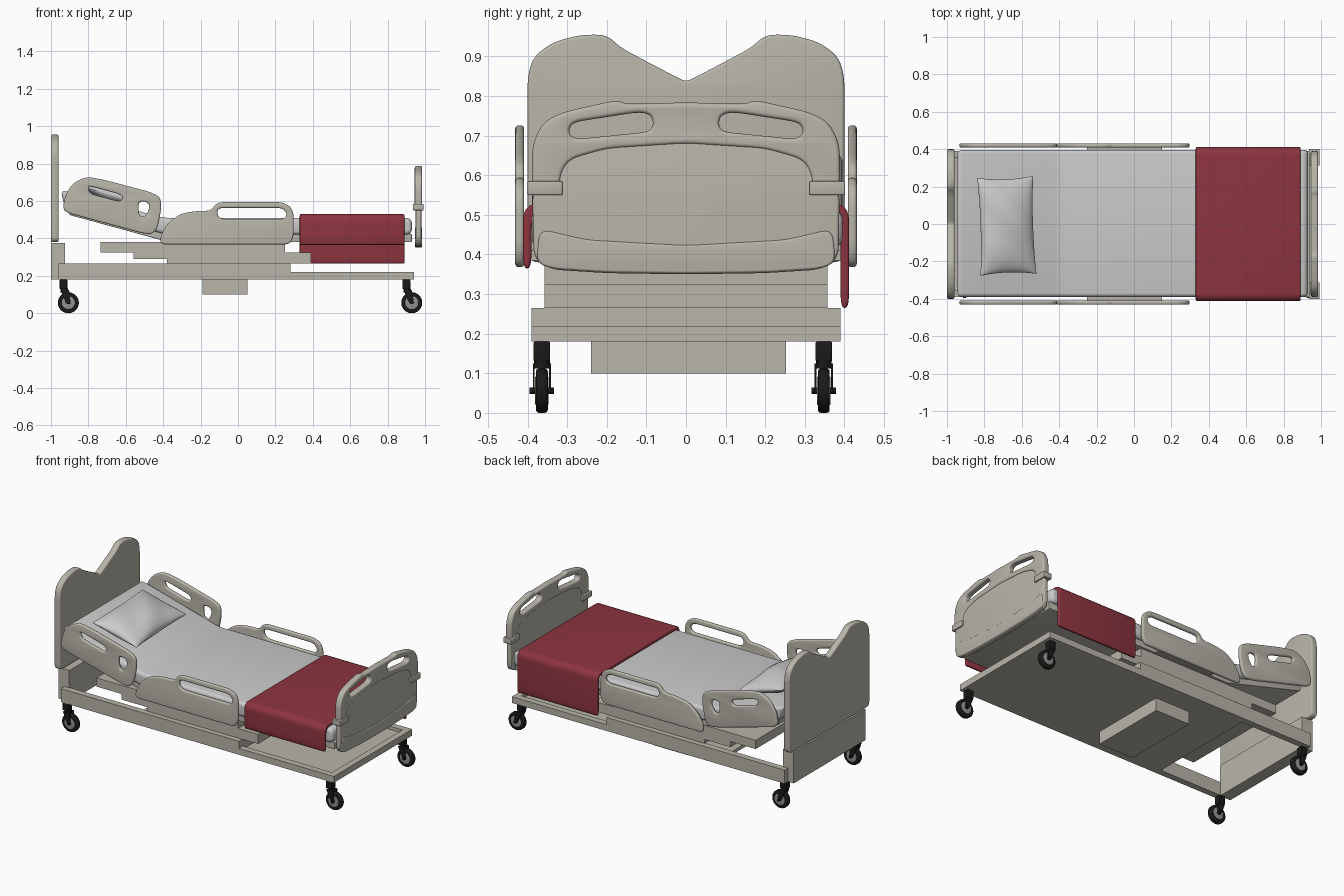
import bpy, bmesh, math
from mathutils import Vector, Matrix

if "Cube" in bpy.data.objects:
    bpy.data.objects.remove(bpy.data.objects["Cube"])


def mat(name, rgb):
    m = bpy.data.materials.new(name)
    m.diffuse_color = (*rgb, 1)
    m.use_nodes = True
    m.node_tree.nodes["Principled BSDF"].inputs["Base Color"].default_value = m.diffuse_color
    return m


BEIGE = mat("beige_plastic", (0.48, 0.46, 0.40))
RED = mat("red_blanket", (0.27, 0.035, 0.05))
BLACK = mat("black_rubber", (0.01, 0.01, 0.01))
STEEL = mat("dark_steel", (0.3, 0.3, 0.3))


def finish(ob, m, smooth=True):
    if m:
        ob.data.materials.clear()
        ob.data.materials.append(m)
    bpy.ops.object.select_all(action='DESELECT')
    ob.select_set(True)
    bpy.context.view_layer.objects.active = ob
    if smooth:
        bpy.ops.object.shade_smooth_by_angle(angle=math.radians(35))
    return ob


def box(name, x, y, z, m=BEIGE, bevel=0):
    bm = bmesh.new()
    bmesh.ops.create_cube(bm, size=1)
    for v in bm.verts:
        v.co = [(a + b) / 2 + c * (b - a) for (a, b), c in zip((x, y, z), v.co)]
    if bevel:
        bmesh.ops.bevel(bm, geom=bm.edges[:], offset=bevel, segments=3, profile=0.5, affect='EDGES')
    me = bpy.data.meshes.new(name)
    bm.to_mesh(me)
    ob = bpy.data.objects.new(name, me)
    bpy.context.collection.objects.link(ob)
    return finish(ob, m, bool(bevel))


def cyl(name, loc, r, depth, axis, m, seg=32, bevel=0):
    bm = bmesh.new()
    rot = Matrix.Rotation(math.pi / 2, 4, 'X') if axis == 'Y' else Matrix()
    bmesh.ops.create_cone(bm, cap_ends=True, segments=seg, radius1=r, radius2=r, depth=depth)
    if bevel:
        rim = [e for e in bm.edges if abs(e.verts[0].co.z - e.verts[1].co.z) < 1e-6]
        bmesh.ops.bevel(bm, geom=rim, offset=bevel, segments=3, profile=0.5, affect='EDGES')
    bm.transform(Matrix.Translation(loc) @ rot)
    me = bpy.data.meshes.new(name)
    bm.to_mesh(me)
    ob = bpy.data.objects.new(name, me)
    bpy.context.collection.objects.link(ob)
    return finish(ob, m)


def rounded(pts, r, n=5):
    out = []
    for i, p in enumerate(pts):
        p, a, b = Vector(p), Vector(pts[i - 1]), Vector(pts[(i + 1) % len(pts)])
        s = p + (a - p).normalized() * min(r, 0.45 * (a - p).length)
        e = p + (b - p).normalized() * min(r, 0.45 * (b - p).length)
        for k in range(n + 1):
            t = k / n
            out.append(s * (1 - t) ** 2 + p * 2 * t * (1 - t) + e * t * t)
    return out


def sym(half):
    return half + [(-y, z) for y, z in reversed(half) if abs(y) > 1e-6]


def solid(name, loops, plane, centre, depth, bevel, m=BEIGE, r=0.03):
    """Rounded 2D outline (first loop) with holes, extruded with soft edges."""
    cu = bpy.data.curves.new(name, 'CURVE')
    cu.dimensions, cu.fill_mode = '2D', 'BOTH'
    cu.extrude, cu.bevel_depth, cu.offset = depth / 2 - bevel, bevel, -bevel
    cu.bevel_resolution = 3
    for lp in loops:
        pts = rounded(lp, r)
        sp = cu.splines.new('POLY')
        sp.points.add(len(pts) - 1)
        for q, p in zip(sp.points, pts):
            q.co = (p.x, p.y, 0, 1)
        sp.use_cyclic_u = True
    ob = bpy.data.objects.new(name, cu)
    bpy.context.collection.objects.link(ob)
    finish(ob, None, False)
    bpy.ops.object.convert(target='MESH')
    ob = bpy.context.object
    rot = Matrix.Rotation(math.pi / 2, 4, 'X')
    if plane == 'YZ':
        rot = Matrix.Rotation(math.pi / 2, 4, 'Z') @ rot
    shift = (0, centre, 0) if plane == 'XZ' else (centre, 0, 0)
    bm = bmesh.new()
    bm.from_mesh(ob.data)
    bmesh.ops.remove_doubles(bm, verts=bm.verts, dist=1e-5)
    bm.transform(Matrix.Translation(shift) @ rot)
    bmesh.ops.recalc_face_normals(bm, faces=bm.faces)
    bm.to_mesh(ob.data)
    bm.free()
    return finish(ob, m)


# Base frame: tall side rails, low foot frame, floor with opening near the head
for s, side in ((-1, "front"), (1, "back")):
    y = sorted((s * 0.39, s * 0.35))
    box(f"base_rail_{side}", (-0.96, 0.28), y, (0.18, 0.265))
    box(f"foot_rail_{side}", (0.28, 0.94), y, (0.18, 0.22))
box("base_floor", (-0.49, 0.90), (-0.35, 0.35), (0.18, 0.20))
box("foot_end_rail", (0.90, 0.94), (-0.35, 0.35), (0.18, 0.22))
box("base_cross_beam", (0.24, 0.28), (-0.35, 0.35), (0.20, 0.265))
box("motor_box", (-0.19, 0.05), (-0.24, 0.252), (0.10, 0.18))

# Lift tiers and head pedestal
box("lift_tier_low", (-0.38, 0.39), (-0.357, 0.357), (0.265, 0.29))
box("lift_tier_mid", (-0.56, 0.39), (-0.357, 0.357), (0.29, 0.325))
box("lift_tier_top", (-0.735, 0.25), (-0.357, 0.357), (0.325, 0.38))
box("head_pedestal", (-1.0, -0.925), (-0.357, 0.357), (0.18, 0.375))

# Casters
for sx, wx in ((-0.933, -0.907), (0.90, 0.929)):
    for y in (-0.364, 0.348):
        box("caster_stem", (sx - 0.021, sx + 0.021), (y - 0.021, y + 0.021), (0.13, 0.18), BLACK, 0.004)
        cyl("caster_swivel", (sx + 0.004, y, 0.122), 0.02, 0.02, 'Z', BLACK)
        cyl("caster_tire", (wx, y, 0.056), 0.056, 0.03, 'Y', BLACK, 40, 0.008)
        cyl("caster_hub", (wx, y, 0.056), 0.036, 0.034, 'Y', STEEL, 32, 0.003)
        cyl("caster_axle", (wx, y, 0.056), 0.008, 0.062, 'Y', BLACK, 16)
        for s in (-1, 1):
            fork = [(sx - 0.016, 0.125), (sx + 0.03, 0.125), (wx + 0.012, 0.05), (wx - 0.012, 0.05)]
            solid("caster_fork", [fork], 'XZ', y + s * 0.0205, 0.005, 0.001, BLACK, 0.008)

# Headboard with a V notch
head = [(-0.40, 0.38), (-0.40, 0.85), (-0.385, 0.90), (-0.335, 0.937), (-0.265, 0.955),
        (-0.20, 0.955), (-0.165, 0.922), (-0.015, 0.843), (0, 0.838)]
solid("headboard", [sym(head)], 'YZ', -0.98, 0.04, 0.008)

# Footboard: recessed panel, handle frame with two grips, bumper, clips
panel = [(0, 0.35), (-0.2, 0.353), (-0.34, 0.362), (-0.385, 0.39), (-0.388, 0.56),
         (-0.34, 0.62), (-0.2, 0.69), (0, 0.705)]
solid("footboard_panel", [sym(panel)], 'YZ', 0.965, 0.03, 0.008)
frame = [(-0.318, 0.55), (-0.39, 0.55), (-0.388, 0.68), (-0.36, 0.735), (-0.31, 0.76),
         (-0.175, 0.79), (-0.15, 0.78), (0, 0.784)]
arch = [(0, 0.68), (-0.20, 0.667), (-0.295, 0.64), (-0.318, 0.60)]
outline = frame + [(-y, z) for y, z in reversed(frame[:-1])] + \
    [(-y, z) for y, z in reversed(arch)] + arch[1:]
grip = [(-0.296, 0.715), (-0.285, 0.734), (-0.117, 0.760), (-0.088, 0.752), (-0.082, 0.729),
        (-0.092, 0.710), (-0.27, 0.692), (-0.29, 0.698)]
solid("footboard_handle_frame", [outline, grip, [(-y, z) for y, z in grip]], 'YZ', 0.965, 0.04, 0.010)
bumper = [(0, 0.352), (-0.2, 0.355), (-0.34, 0.364), (-0.378, 0.38), (-0.37, 0.465),
          (-0.25, 0.437), (0, 0.423)]
solid("footboard_bumper", [sym(bumper)], 'YZ', 0.965, 0.038, 0.006)
for s in (-1, 1):
    box("footboard_clip", (0.935, 0.992), sorted((s * 0.312, s * 0.402)), (0.55, 0.585), BEIGE, 0.004)

# Sleeping deck and mattress, backrest raised
deck = [(0.93, 0.38), (-0.37, 0.38), (-0.90, 0.525), (-0.91, 0.565), (-0.38, 0.425), (0.93, 0.425)]
solid("mattress_deck", [deck], 'XZ', 0, 0.74, 0.003, BEIGE, 0.008)
mattress = [(0.93, 0.42), (-0.38, 0.42), (-0.925, 0.565), (-0.95, 0.66), (-0.40, 0.51), (0.93, 0.51)]
solid("mattress", [mattress], 'XZ', 0.003, 0.785, 0.02, None, 0.035)

# Blanket draped across the foot end, longer at the back
blanket = [(-0.412, 0.365), (-0.412, 0.53), (0.412, 0.53), (0.412, 0.265), (0.390, 0.265),
           (0.390, 0.507), (-0.390, 0.507), (-0.390, 0.365)]
solid("blanket", [blanket], 'YZ', 0.61, 0.56, 0.008, RED, 0.045)

# Side rails with grip openings
head_rail = [(-0.938, 0.56), (-0.92, 0.64), (-0.88, 0.697), (-0.81, 0.73), (-0.714, 0.713),
             (-0.47, 0.648), (-0.415, 0.622), (-0.41, 0.56), (-0.43, 0.455), (-0.46, 0.422),
             (-0.51, 0.427), (-0.91, 0.535)]
head_slot = [(-0.80, 0.682), (-0.635, 0.637), (-0.615, 0.618), (-0.625, 0.60), (-0.645, 0.60),
             (-0.785, 0.637), (-0.797, 0.655)]
head_hole = [(-0.533, 0.597), (-0.488, 0.597), (-0.47, 0.57), (-0.495, 0.515), (-0.53, 0.52)]
mid_rail = [(-0.418, 0.368), (-0.412, 0.42), (-0.375, 0.482), (-0.31, 0.53), (-0.23, 0.546),
            (-0.145, 0.548), (-0.12, 0.583), (-0.09, 0.594), (0.235, 0.594), (0.28, 0.572),
            (0.298, 0.53), (0.298, 0.41), (0.275, 0.368)]
mid_slot = [(-0.105, 0.563), (0.235, 0.563), (0.262, 0.535), (0.25, 0.503), (-0.09, 0.503), (-0.112, 0.53)]
for s, side in ((-1, "front"), (1, "back")):
    solid(f"head_side_rail_{side}", [head_rail, head_slot, head_hole], 'XZ', s * 0.42, 0.023, 0.009)
    solid(f"middle_side_rail_{side}", [mid_rail, mid_slot], 'XZ', s * 0.42, 0.023, 0.009)
    box(f"rail_bracket_{side}", (-0.25, 0.15), sorted((s * 0.36, s * 0.412)), (0.385, 0.41))

# Pillow: puffed grid with pinched corners, lying on the backrest
N = 24
bm = bmesh.new()
for sgn in (-1, 1):
    grid = []
    for i in range(N + 1):
        row = []
        for j in range(N + 1):
            u, v = math.sin(math.pi * (i / N - 0.5)), math.sin(math.pi * (j / N - 0.5))
            h = max(0, (1 - u * u) * (1 - v * v)) ** 0.5
            row.append(bm.verts.new((0.155 * u * (1 - 0.07 * (1 - v * v)),
                                     0.262 * v * (1 - 0.05 * (1 - u * u)),
                                     sgn * h * (0.062 + 0.006 * math.sin(5 * v + 3 * u)))))
        grid.append(row)
    for i in range(N):
        for j in range(N):
            bm.faces.new((grid[i][j], grid[i + 1][j], grid[i + 1][j + 1], grid[i][j + 1]))
bmesh.ops.remove_doubles(bm, verts=bm.verts, dist=1e-5)
bmesh.ops.recalc_face_normals(bm, faces=bm.faces)
bm.transform(Matrix.Translation((-0.68, -0.01, 0.635)) @ Matrix.Rotation(math.radians(15), 4, 'Y')
             @ Matrix.Rotation(math.radians(2), 4, 'Z'))
me = bpy.data.meshes.new("pillow")
bm.to_mesh(me)
pillow = bpy.data.objects.new("pillow", me)
bpy.context.collection.objects.link(pillow)
finish(pillow, None)
